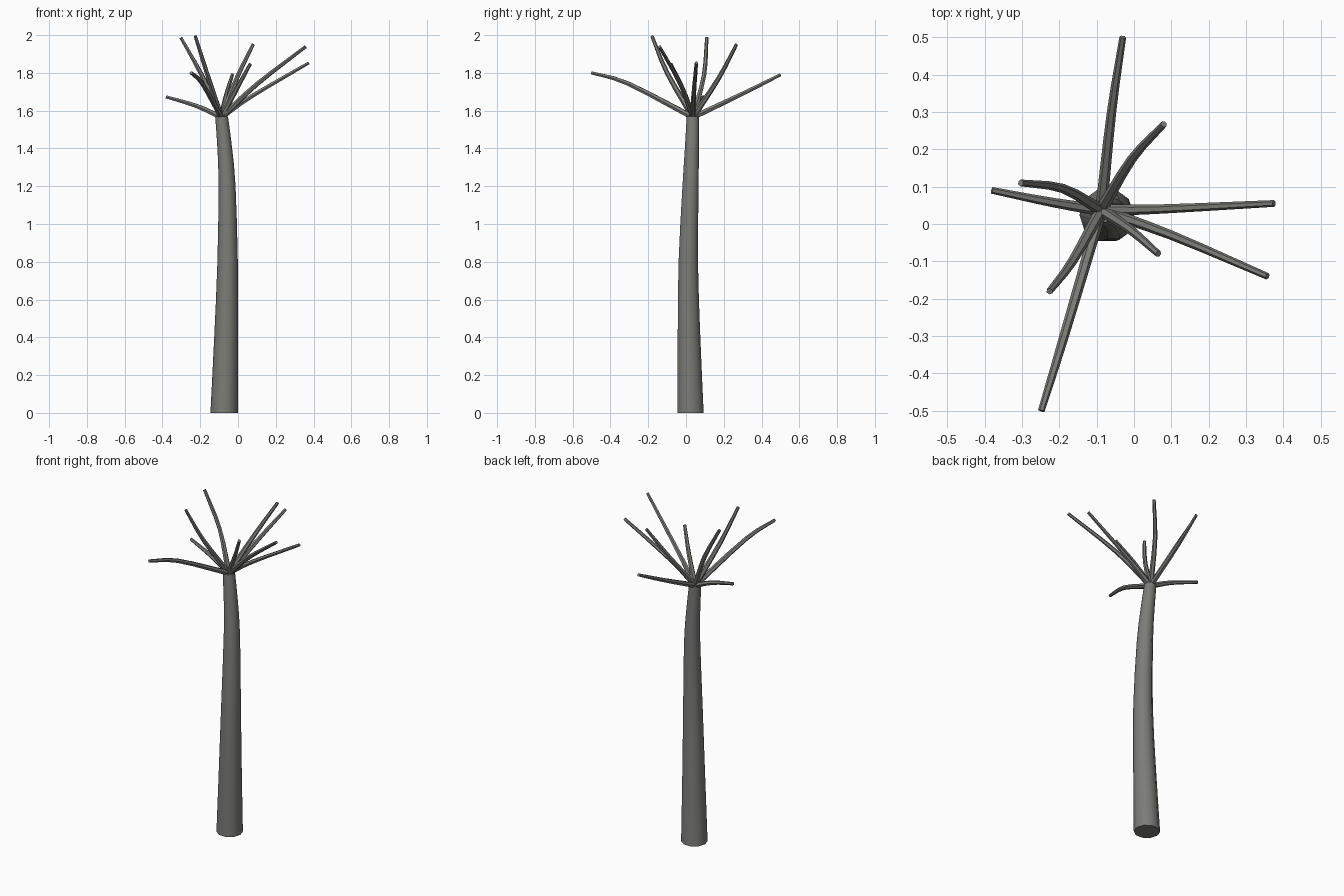
import bpy, bmesh, math
from mathutils import Vector

if "Cube" in bpy.data.objects:
    bpy.data.objects.remove(bpy.data.objects["Cube"])

bark = bpy.data.materials.new("grey_bark")
bark.diffuse_color = (0.2, 0.2, 0.187, 1)
bark.use_nodes = True
bark.node_tree.nodes["Principled BSDF"].inputs["Base Color"].default_value = bark.diffuse_color


def smooth_path(pts, steps):
    """Catmull-Rom through 4D points (x, y, z, radius)."""
    p = [Vector(q) for q in pts]
    p = [2 * p[0] - p[1]] + p + [2 * p[-1] - p[-2]]
    out = []
    for i in range(1, len(p) - 2):
        a, b, c, d = p[i - 1:i + 3]
        for s in range(steps):
            t = s / steps
            out.append(0.5 * (2 * b + (c - a) * t + (2 * a - 5 * b + 4 * c - d) * t * t
                              + (3 * b - a - 3 * c + d) * t ** 3))
    return out + [p[-2]]


def tube(name, pts, sides, steps, level=False):
    """Tapered tube with capped ends; level keeps the rings horizontal."""
    path = smooth_path(pts, steps)
    bm = bmesh.new()
    rings = []
    for i, q in enumerate(path):
        c = q.to_3d()
        d = (path[min(i + 1, len(path) - 1)] - path[max(i - 1, 0)]).to_3d()
        if level:
            u, v = Vector((1, 0, 0)), Vector((0, 1, 0))
        else:
            u = d.cross(Vector((0, 0, 1))).normalized()
            v = d.cross(u).normalized()
            u = v.cross(d).normalized()
        rings.append([bm.verts.new(c + q[3] * (math.cos(a) * u + math.sin(a) * v))
                      for a in (2 * math.pi * k / sides for k in range(sides))])
    for r, s in zip(rings, rings[1:]):
        for k in range(sides):
            n = (k + 1) % sides
            bm.faces.new((r[k], r[n], s[n], s[k]))
    bm.faces.new(rings[0])
    bm.faces.new(rings[-1])
    bmesh.ops.recalc_face_normals(bm, faces=bm.faces)
    me = bpy.data.meshes.new(name)
    bm.to_mesh(me)
    bm.free()
    me.materials.append(bark)
    ob = bpy.data.objects.new(name, me)
    bpy.context.collection.objects.link(ob)
    bpy.context.view_layer.objects.active = ob
    ob.select_set(True)
    bpy.ops.object.shade_smooth_by_angle(angle=math.radians(50))
    ob.select_set(False)


# Gently curved trunk
tube("trunk", [(-.073, .024, 0, .073), (-.063, .016, .4, .063), (-.055, .012, .8, .054),
               (-.058, .024, 1.2, .045), (-.07, .031, 1.4, .039), (-.087, .036, 1.57, .034)],
     10, 2, level=True)

# Bare branches fanning from the trunk top: bend point, tip
branches = [
    ((-.06, .30, 1.69), (-.03, .50, 1.79)),
    ((-.005, .175, 1.775), (.08, .267, 1.95)),
    ((.07, .04, 1.675), (.375, .055, 1.853)),
    ((.10, -.03, 1.74), (.357, -.14, 1.938)),
    ((-.01, -.015, 1.71), (.065, -.08, 1.847)),
    ((-.165, -.10, 1.80), (-.226, -.18, 1.995)),
    ((-.19, -.31, 1.745), (-.248, -.50, 1.80)),
    ((-.22, .058, 1.625), (-.38, .09, 1.673)),
    ((-.19, .095, 1.785), (-.303, .11, 1.987)),
]
for i, (mid, tip) in enumerate(branches, 1):
    tube(f"branch_{i}", [(-.088, .037, 1.565, .016), (*mid, .0125), (*tip, .009)], 6, 3)
